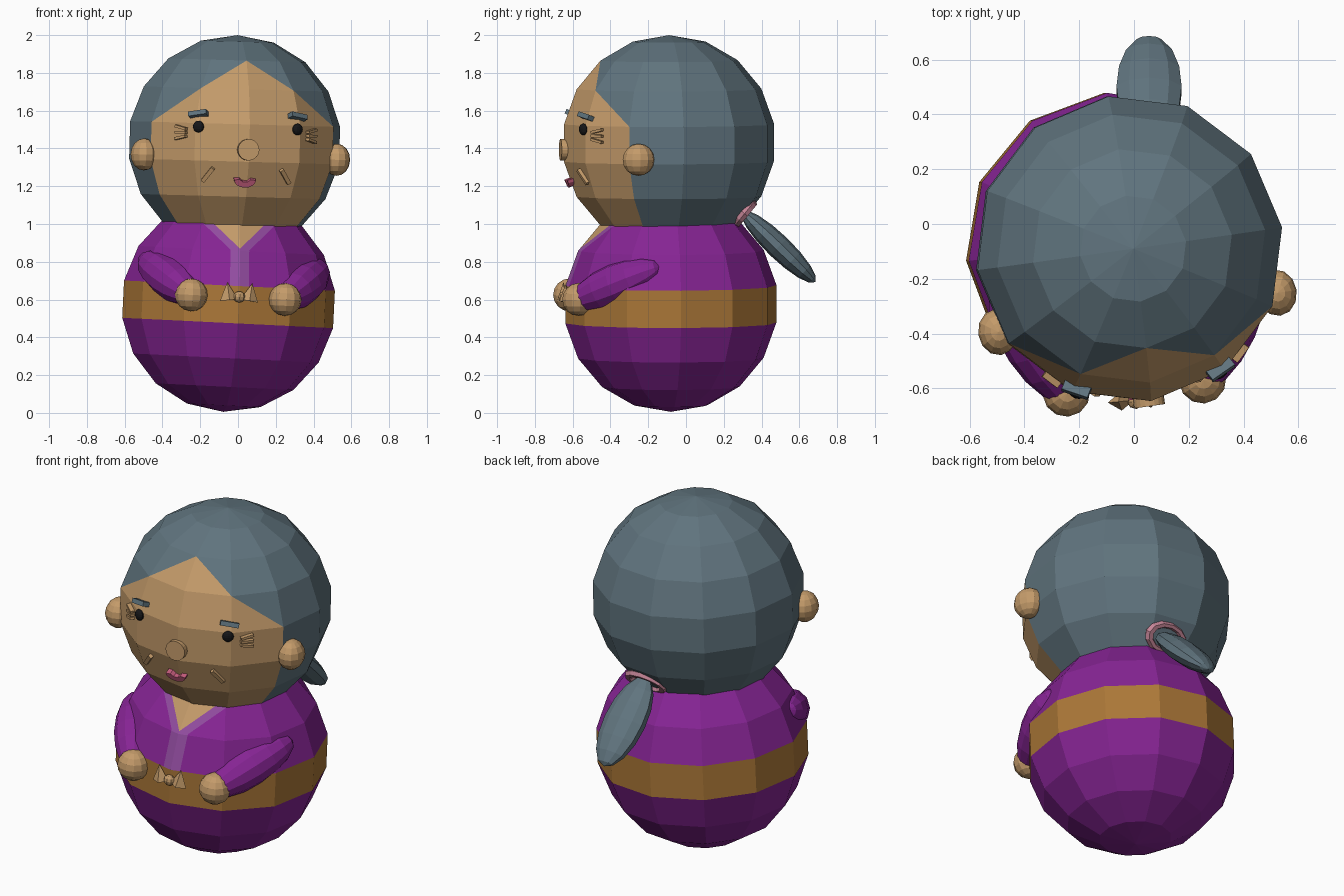
import bpy, bmesh, math
from math import radians as rad, sin, cos
from mathutils import Matrix, Vector

if "Cube" in bpy.data.objects:
    bpy.data.objects.remove(bpy.data.objects["Cube"])


def colour(name, r, g, b):
    m = bpy.data.materials.new(name)
    m.diffuse_color = [((c / 255 + 0.055) / 1.055) ** 2.4 for c in (r, g, b)] + [1]
    m.use_nodes = True
    m.node_tree.nodes["Principled BSDF"].inputs["Base Color"].default_value = m.diffuse_color
    return m


HAIR = colour("hair", 96, 116, 126)
SKIN = colour("skin", 196, 155, 106)
PURPLE = colour("robe", 134, 36, 148)
GOLD = colour("sash", 172, 120, 56)
COLLAR = colour("collar", 146, 76, 160)
BLACK = colour("black", 22, 22, 24)
LIPS = colour("lips", 196, 92, 124)
PINK = colour("tie", 196, 132, 150)

T = lambda x, y, z: Matrix.Translation((x, y, z))
R = lambda deg, axis: Matrix.Rotation(rad(deg), 4, axis)
S = lambda x, y, z: Matrix.Diagonal((x, y, z, 1))
MIRROR = S(-1, 1, 1)

# Head and body frames: turned and tilted a little off the axes
HEAD = T(-0.018, -0.09, 1.43) @ R(1.6, 'Y') @ R(8, 'Z')
BODY = T(-0.05, -0.08, 0.575) @ R(2.8, 'Y') @ R(5.5, 'Z')


def finish(name, bm, matrix, *mats):
    bm.transform(matrix)
    bmesh.ops.recalc_face_normals(bm, faces=bm.faces)
    me = bpy.data.meshes.new(name)
    bm.to_mesh(me)
    bm.free()
    for m in mats:
        me.materials.append(m)
    ob = bpy.data.objects.new(name, me)
    bpy.context.collection.objects.link(ob)
    return ob


def sphere_bm(seg=12, rings=9, radius=1):
    bm = bmesh.new()
    bmesh.ops.create_uvsphere(bm, u_segments=seg, v_segments=rings, radius=radius)
    return bm


def ball(name, matrix, mat, seg=12, rings=8):
    return finish(name, sphere_bm(seg, rings), matrix, mat)


def box(name, matrix, mat):
    bm = bmesh.new()
    bmesh.ops.create_cube(bm, size=1)
    return finish(name, bm, matrix, mat)


def cone(name, matrix, mat, seg, r1, r2, depth):
    bm = bmesh.new()
    bmesh.ops.create_cone(bm, cap_ends=True, segments=seg, radius1=r1, radius2=r2, depth=depth)
    return finish(name, bm, matrix, mat)


def cut(bm, faces, co, no):
    geom = set(faces)
    for f in faces:
        geom.update(f.edges)
        geom.update(f.verts)
    bmesh.ops.bisect_plane(bm, geom=list(geom), dist=1e-4, plane_co=co, plane_no=no)


# Head: faces split along the hairline, then coloured hair or skin
def on_sphere(polar, az):
    p, a = rad(polar), rad(az)
    return Vector((sin(p) * sin(a), -sin(p) * cos(a), cos(p))) * 0.57


def facing(c):
    return math.atan2(abs(c.x), -c.y) < rad(60)


bm = sphere_bm(12, 9, 0.57)
a, b, c = on_sphere(40, 0), on_sphere(60, 30), on_sphere(80, 60)
normal = (b - a).cross(c - b).normalized()
for s in (1, -1):
    flip = Vector((s, 1, 1))
    faces = [f for f in bm.faces if facing(f.calc_center_median()) and f.calc_center_median().x * s > 0]
    cut(bm, faces, a * flip, normal * flip)
for f in bm.faces:
    p = f.calc_center_median()
    p_abs = Vector((abs(p.x), p.y, p.z))
    f.material_index = 1 if facing(p) and (p_abs - a).dot(normal) < 0 else 0
finish("head", bm, HEAD, HAIR, SKIN)

# Body: robe with sash ring, collar and neck opening cut into the front
bm = sphere_bm(12, 9, 0.57)
SLOPE = 1.05
planes = [((0, 0, 0.297), (1, 0, -SLOPE)), ((0.05, 0, 0.29), (1, 0, -SLOPE)), ((0.05, 0, 0), (1, 0, 0))]
for s in (1, -1):
    for co, no in planes:
        faces = [f for f in bm.faces if facing(f.calc_center_median())
                 and f.calc_center_median().z > 0.11 and f.calc_center_median().x * s > 0]
        cut(bm, faces, Vector((co[0] * s, co[1], co[2])), Vector((no[0] * s, no[1], no[2])))
for f in bm.faces:
    p = f.calc_center_median()
    x = abs(p.x)
    if abs(p.z) < 0.09:
        f.material_index = 1
    elif p.y < 0 and p.z > 0.1 and x < SLOPE * (p.z - 0.297):
        f.material_index = 3
    elif p.y < 0 and p.z > 0.1 and x < 0.05 + max(0, SLOPE * (p.z - 0.29)):
        f.material_index = 2
finish("body", bm, BODY, PURPLE, GOLD, COLLAR, SKIN)

# Paired parts
for side, flip in (("right", Matrix.Identity(4)), ("left", MIRROR)):
    H, B = HEAD @ flip, BODY @ flip
    ball(f"{side}_ear", H @ T(0.515, -0.235, -0.075) @ S(0.072, 0.085, 0.085), SKIN)
    ball(f"{side}_eye", H @ T(0.265, -0.495, 0.08) @ R(28, 'Z') @ S(0.031, 0.02, 0.031), BLACK)
    box(f"{side}_eyebrow", H @ T(0.265, -0.48, 0.147) @ R(30, 'Z') @ R(-20, 'X') @ R(10, 'Y')
        @ S(0.1, 0.045, 0.026), HAIR)
    for i in (-1, 0, 1):
        box(f"{side}_eye_wrinkle", H @ T(0.345, -0.43, 0.047 + 0.026 * i) @ R(45, 'Z')
            @ R(-12 * i, 'Y') @ S(0.07, 0.035, 0.014), SKIN)
    box(f"{side}_cheek_fold", H @ T(0.205, -0.482, -0.17) @ R(18, 'Z') @ R(20, 'X') @ R(-38, 'Y')
        @ S(0.022, 0.035, 0.095), SKIN)
    hand, mid = Vector((0.25, -0.515, 0.04)), Vector((0.355, -0.325, 0.125))
    turn = (mid - hand).to_track_quat('Z', 'Y').to_matrix().to_4x4()
    ball(f"{side}_sleeve", B @ Matrix.Translation(mid) @ turn @ S(0.11, 0.11, 0.275), PURPLE)
    ball(f"{side}_hand", B @ Matrix.Translation(hand) @ S(0.087, 0.087, 0.087), SKIN)
    # Bow loop on the sash
    cone(f"{side}_bow_loop", B @ T(0.06, -0.565, 0.07) @ R(8, 'Y') @ S(1, 0.7, 1), SKIN, 4, 0.048, 0, 0.095)

ball("bow_knot", BODY @ T(0, -0.57, 0.042) @ S(0.032, 0.028, 0.03), SKIN, 8, 6)

# Nose: flat disc
cone("nose", HEAD @ T(-0.005, -0.56, -0.035) @ R(90, 'X'), SKIN, 20, 0.057, 0.057, 0.04)

# Mouth: extruded smile
bm = bmesh.new()
low = [(0.058 * cos(t), -0.042 * sin(t)) for t in [math.pi * i / 8 for i in range(9)]]
top = [(-0.03, 0.004), (-0.012, -0.01), (0.012, -0.01), (0.03, 0.004)]
face = bm.faces.new([bm.verts.new((x, -0.02, z)) for x, z in low + top])
ext = bmesh.ops.extrude_face_region(bm, geom=[face])
bmesh.ops.translate(bm, vec=(0, 0.045, 0), verts=[v for v in ext["geom"] if isinstance(v, bmesh.types.BMVert)])
finish("mouth", bm, HEAD @ T(-0.015, -0.53, -0.19) @ R(20, 'X'), LIPS)

# Ponytail and its tie
ball("ponytail", T(0.055, 0.49, 0.88) @ R(-134, 'X') @ S(0.125, 0.064, 0.27), HAIR, 10, 8)
bpy.ops.mesh.primitive_torus_add(major_segments=12, minor_segments=6, major_radius=0.1, minor_radius=0.024)
tie = bpy.context.object
tie.name = "hair_tie"
tie.data.transform(T(0.04, 0.31, 1.055) @ R(-129, 'X') @ S(1.1, 0.72, 1))
tie.data.materials.append(PINK)
